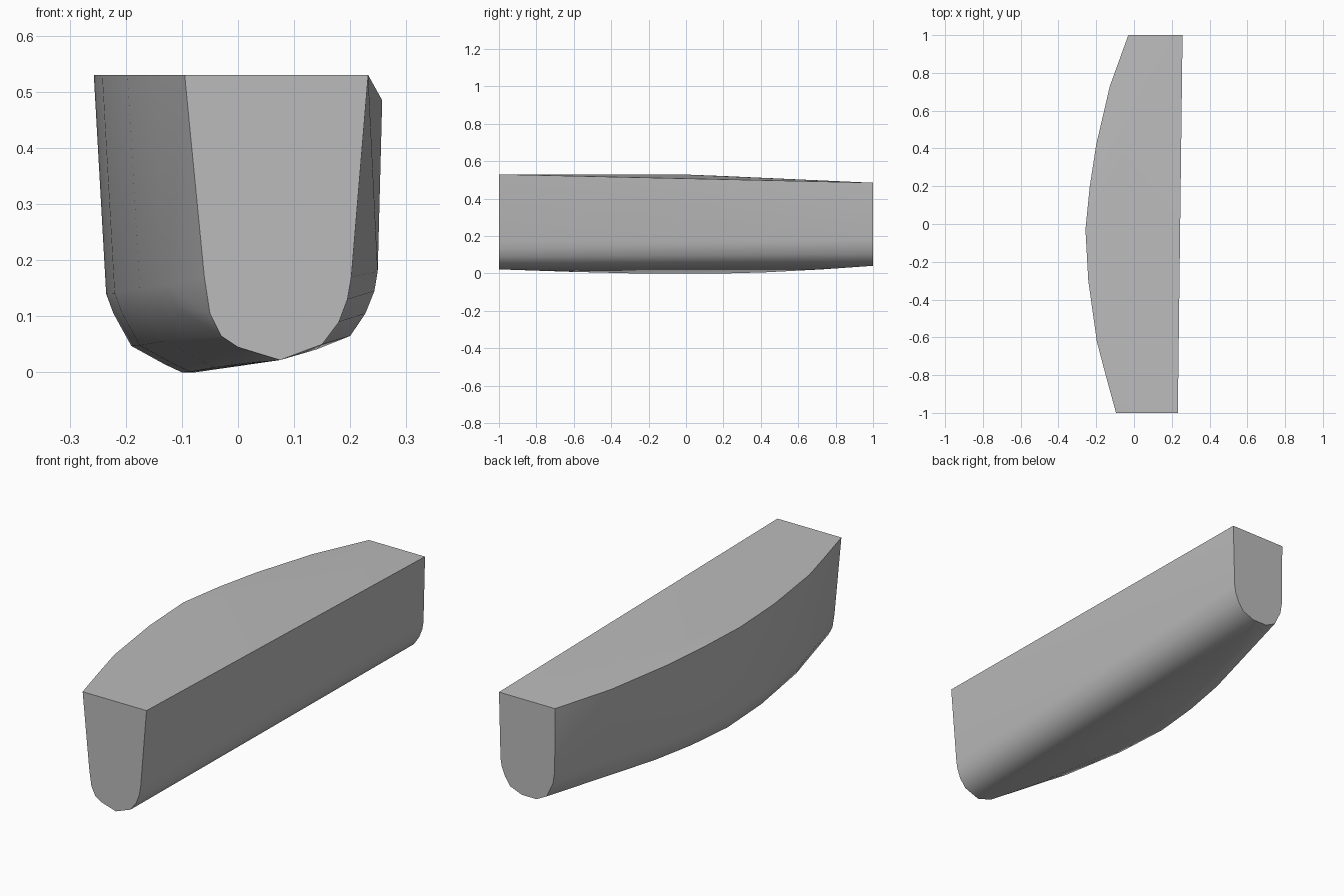
import bpy, bmesh, math

cube = bpy.data.objects.get("Cube")
if cube:
    bpy.data.objects.remove(cube, do_unlink=True)

# Plain grey material
grey = bpy.data.materials.new("plain_grey")
grey.use_nodes = True
colour = (0.5, 0.5, 0.5, 1)
grey.diffuse_color = colour
grey.node_tree.nodes["Principled BSDF"].inputs["Base Color"].default_value = colour

# U-shaped end sections (x, z)
front_end = [(-.095, .53), (-.06, .17), (-.05, .105), (-.03, .065), (0, .045),
             (.075, .022), (.15, .05), (.18, .09), (.195, .13), (.202, .17), (.232, .53)]
back_end = [(-.03, .485), (-.028, .19), (-.019, .135), (.014, .067), (.065, .041),
            (.14, .041), (.2, .065), (.227, .105), (.243, .145), (.249, .18), (.257, .485)]

# Bulging side: (y, rim x, keel height)
ribs = [(-.8, -.15, .016), (-.62, -.197, .009), (-.3, -.242, .001), (-.03, -.257, 0),
        (.2, -.234, 0), (.42, -.2, .006), (.73, -.128, .022)]
# Rib profile as inset from the rim and height over the keel
rib_profile = [(.022, .14), (.035, .105), (.067, .047), (.127, .014), (.157, 0)]

# Tight skin around the sections
bm = bmesh.new()
for y, section in ((-1, front_end), (1, back_end)):
    for x, z in section:
        bm.verts.new((x, y, z))
for y, rim, keel in ribs:
    bm.verts.new((rim, y, .53 - .045 * max(y, 0)))
    for inset, height in rib_profile:
        bm.verts.new((rim + inset, y, keel + height))
hull = bmesh.ops.convex_hull(bm, input=bm.verts[:])
loose = {g for g in hull["geom_interior"] + hull["geom_unused"]
         if isinstance(g, bmesh.types.BMVert)}
bmesh.ops.delete(bm, geom=list(loose), context='VERTS')
bmesh.ops.dissolve_limit(bm, angle_limit=math.radians(0.5), verts=bm.verts[:], edges=bm.edges[:])
bmesh.ops.recalc_face_normals(bm, faces=bm.faces[:])

mesh = bpy.data.meshes.new("hull_block")
bm.to_mesh(mesh)
bm.free()
mesh.materials.append(grey)
block = bpy.data.objects.new("hull_block", mesh)
bpy.context.collection.objects.link(block)
bpy.context.view_layer.objects.active = block
block.select_set(True)
bpy.ops.object.shade_smooth_by_angle(angle=math.radians(35))
